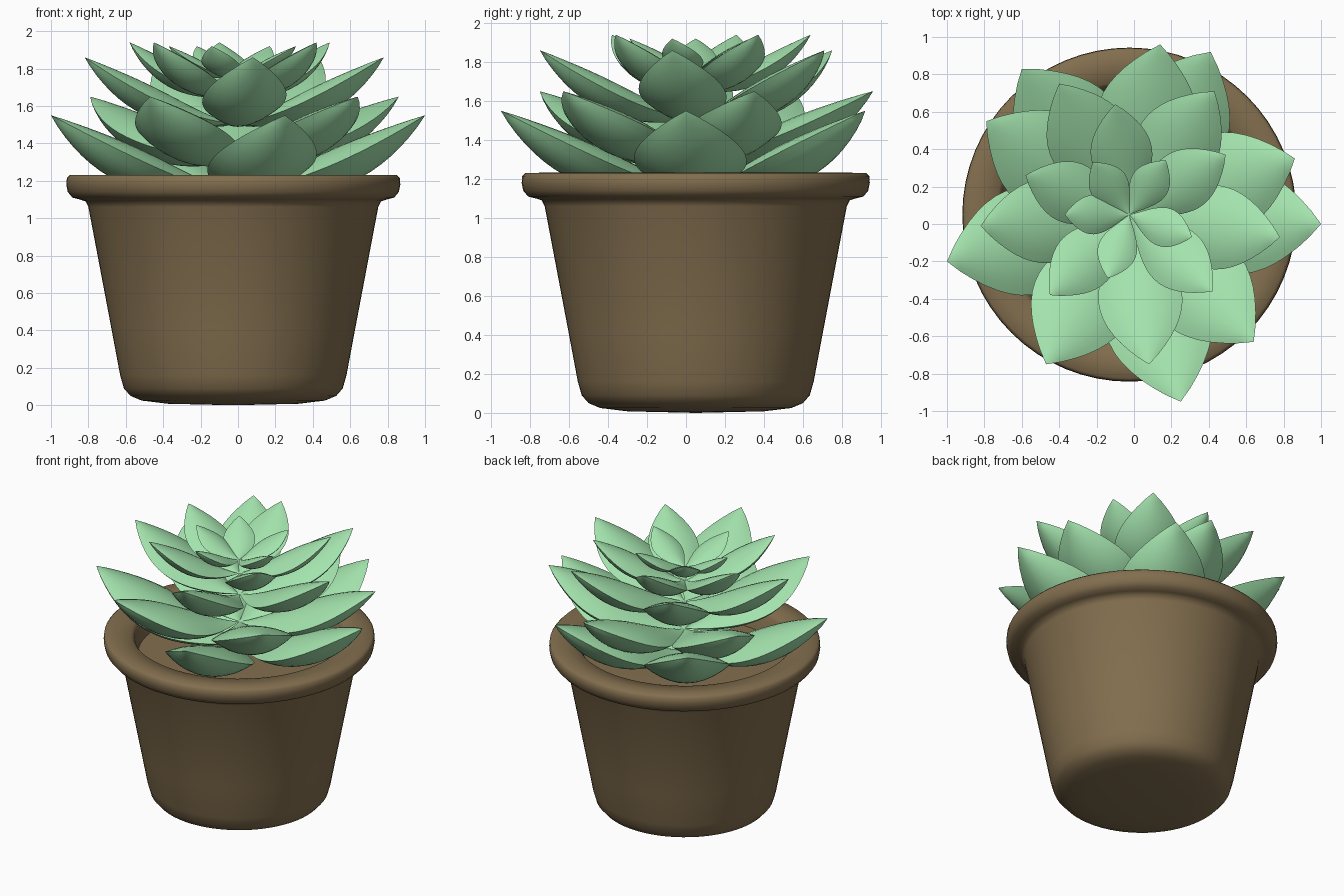
import bpy, bmesh, math
from mathutils import Vector

if "Cube" in bpy.data.objects:
    bpy.data.objects.remove(bpy.data.objects["Cube"])

CX, CY = -0.025, 0.05          # axis of the pot and rosette


def material(name, rgb):
    m = bpy.data.materials.new(name)
    m.diffuse_color = (*rgb, 1)
    m.use_nodes = True
    m.node_tree.nodes["Principled BSDF"].inputs["Base Color"].default_value = m.diffuse_color
    return m


BROWN = material("clay_brown", (0.225, 0.157, 0.077))
GREEN = material("leaf_green", (0.37, 0.77, 0.42))


def finish(name, bm, mat, angle):
    bmesh.ops.remove_doubles(bm, verts=bm.verts, dist=0.0005)
    bmesh.ops.recalc_face_normals(bm, faces=bm.faces)
    me = bpy.data.meshes.new(name)
    bm.to_mesh(me)
    bm.free()
    me.materials.append(mat)
    ob = bpy.data.objects.new(name, me)
    bpy.context.collection.objects.link(ob)
    bpy.ops.object.select_all(action='DESELECT')
    ob.select_set(True)
    bpy.context.view_layer.objects.active = ob
    bpy.ops.object.shade_smooth_by_angle(angle=math.radians(angle))
    return ob


def lathe(name, profile, mat, steps=64):
    bm = bmesh.new()
    vs = [bm.verts.new((CX + r, CY, z)) for r, z in profile]
    es = [bm.edges.new(p) for p in zip(vs, vs[1:])]
    bmesh.ops.spin(bm, geom=vs + es, cent=(CX, CY, 0), axis=(0, 0, 1),
                   angle=2 * math.pi, steps=steps)
    return finish(name, bm, mat, 50)


def leaf(name, tip, base_z, width, rows=18, cols=10):
    """Plump pointed leaf with a lens section, curving up from the axis to its tip."""
    tip = Vector(tip)
    out = Vector((tip.x - CX, tip.y - CY, 0))
    reach = out.length
    out.normalize()
    side = Vector((-out.y, out.x, 0))
    rise, bend = tip.z - base_z, 1.7
    bm = bmesh.new()
    rings = []
    for i in range(rows + 1):
        t = i / rows
        half = width / 2 * max(0, math.sin(math.pi * t ** 1.2)) ** 0.9
        mid = Vector((CX, CY, base_z + rise * t ** bend)) + out * reach * t
        slope = rise * bend * t ** (bend - 1) / reach
        up = (Vector((0, 0, 1)) - out * slope).normalized()
        ring = []
        for k in range(2 * cols):
            top = k < cols
            u = 1 - 2 * (k if top else 2 * cols - k) / cols
            h = (0.28 if top else -0.42) * (1 - u * u)
            ring.append(bm.verts.new(mid + side * half * u + up * half * h))
        rings.append(ring)
    for a, b in zip(rings, rings[1:]):
        for k in range(2 * cols):
            j = (k + 1) % (2 * cols)
            bm.faces.new((a[k], a[j], b[j], b[k]))
    return finish(name, bm, GREEN, 42)


# pot with rolled rim
lathe("pot", [(0, 0.0), (0.35, 0.008), (0.49, 0.025), (0.55, 0.05), (0.585, 0.09),
              (0.605, 0.16), (0.65, 0.4), (0.775, 1.06), (0.79, 1.09), (0.82, 1.10),
              (0.86, 1.11), (0.885, 1.14), (0.893, 1.18), (0.89, 1.215), (0.875, 1.23),
              (0.80, 1.232), (0.71, 1.225), (0.69, 1.2), (0.66, 1.04)], BROWN)
# soil
lathe("soil", [(0.67, 1.08), (0.5, 1.085), (0, 1.09)], BROWN)

# rosette tiers: base height, tip height, leaf width, tip positions
tiers = [
    (1.15, 1.55, 0.58, [(-0.60, 0.83), (0.41, 0.92), (1.0, 0.0), (0.25, -0.95), (-1.0, -0.20)]),
    (1.31, 1.65, 0.54, [(0.14, 0.96), (0.86, 0.35), (0.64, -0.63), (-0.47, -0.75), (-0.79, 0.55)]),
    (1.51, 1.86, 0.45, [(-0.40, 0.75), (0.43, 0.71), (0.78, -0.07), (0.08, -0.75), (-0.82, -0.01)]),
    (1.66, 1.94, 0.33, [(-0.10, 0.64), (0.49, 0.37), (0.42, -0.36), (-0.45, -0.38), (-0.58, 0.26)]),
    (1.76, 1.92, 0.21, [(-0.22, 0.33), (0.17, 0.34), (0.31, -0.07), (-0.14, -0.29), (-0.37, 0.05)]),
]
for n, (zb, zt, w, tips) in enumerate(tiers, 1):
    for k, (x, y) in enumerate(tips, 1):
        leaf(f"leaf_tier{n}_{k}", (x, y, zt), zb, w)
